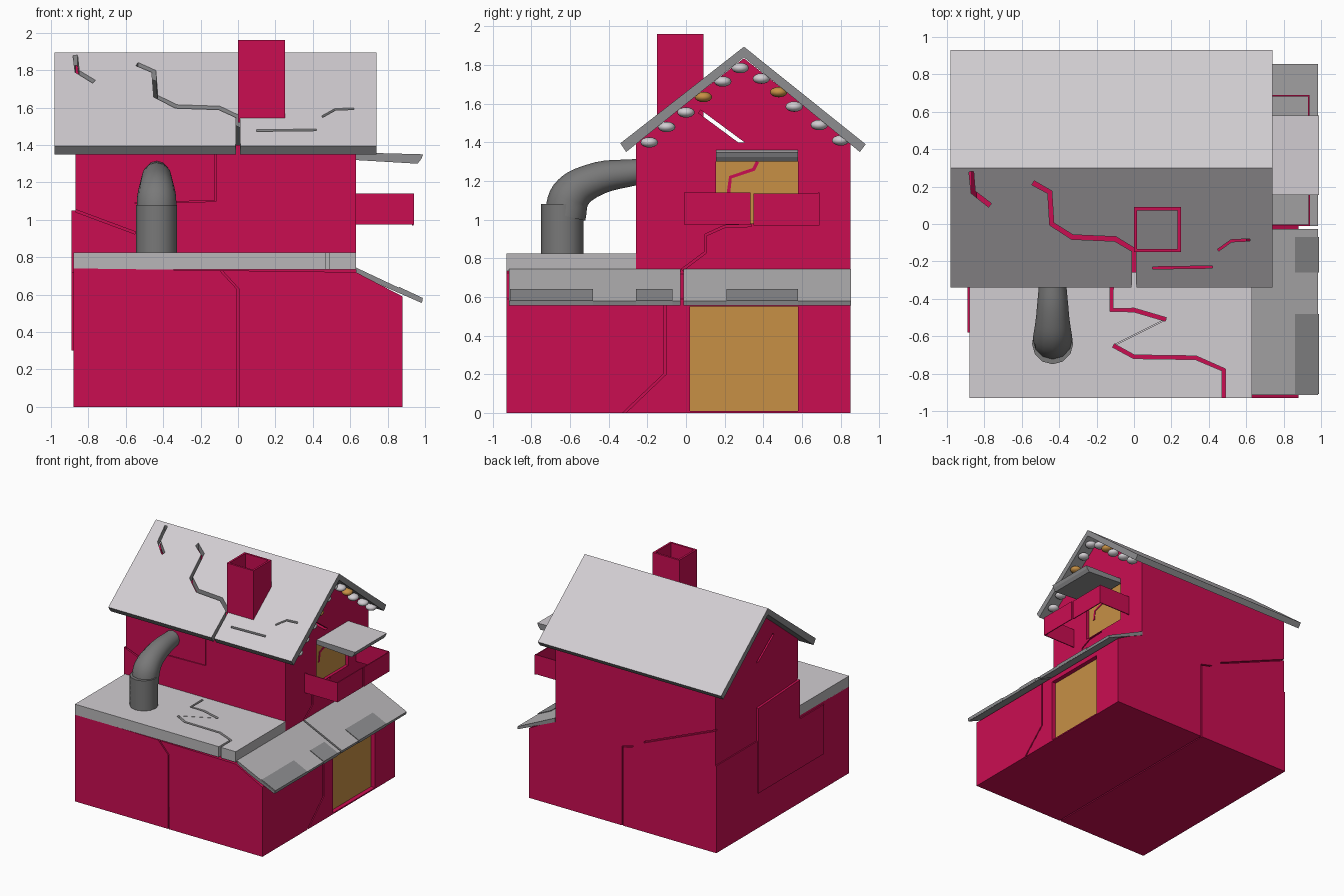
import bpy, bmesh
from mathutils import Vector

if "Cube" in bpy.data.objects:
    bpy.data.objects.remove(bpy.data.objects["Cube"])


def material(name, rgb):
    m = bpy.data.materials.new(name)
    m.use_nodes = True
    m.diffuse_color = (*rgb, 1)
    bsdf = next(n for n in m.node_tree.nodes if n.type == 'BSDF_PRINCIPLED')
    bsdf.inputs["Base Color"].default_value = (*rgb, 1)
    return m


wall = material("crimson wall", (0.59, 0.004, 0.083))
light = material("pale grey", (0.64, 0.61, 0.64))
trim = material("trim grey", (0.48, 0.47, 0.48))
dark = material("dark grey", (0.27, 0.27, 0.28))
metal = material("pipe grey", (0.19, 0.19, 0.19))
amber = material("amber", (0.57, 0.28, 0.06))


def add(name, bm, *mats):
    bmesh.ops.recalc_face_normals(bm, faces=bm.faces)
    me = bpy.data.meshes.new(name)
    bm.to_mesh(me)
    bm.free()
    for m in mats:
        me.materials.append(m)
    ob = bpy.data.objects.new(name, me)
    bpy.context.scene.collection.objects.link(ob)
    return ob


def prism(name, pts, axis, lo, hi, *mats):
    """Extrude a 2D outline along an axis (0=x, 1=y, 2=z)."""
    bm = bmesh.new()
    rings = []
    for a in (lo, hi):
        ring = []
        for p in pts:
            co = list(p)
            co.insert(axis, a)
            ring.append(bm.verts.new(co))
        bm.faces.new(ring)
        rings.append(ring)
    n = len(pts)
    for i in range(n):
        j = (i + 1) % n
        bm.faces.new((rings[0][i], rings[0][j], rings[1][j], rings[1][i]))
    return add(name, bm, *mats)


def rect(a, b, c, d):
    return [(a, c), (b, c), (b, d), (a, d)]


def ribbon(path, width=0.02):
    """Outline of a constant-width strip along a 2D path."""
    pts = [Vector(p) for p in path]
    left, right = [], []
    for i, p in enumerate(pts):
        d = Vector((0, 0))
        if i > 0:
            d += (p - pts[i - 1]).normalized()
        if i < len(pts) - 1:
            d += (pts[i + 1] - p).normalized()
        d.normalize()
        off = Vector((-d.y, d.x)) * width / 2
        left.append(tuple(p + off))
        right.append(tuple(p - off))
    return left + right[::-1]


def carve(ob, cuts):
    """Subtract (outline, axis, lo, hi) prisms and bake the result."""
    cutters = []
    for cut in cuts:
        c = prism("cutter", *cut)
        c.hide_render = True
        mod = ob.modifiers.new("cut", 'BOOLEAN')
        mod.operation, mod.solver, mod.object = 'DIFFERENCE', 'EXACT', c
        cutters.append(c)
    bpy.context.view_layer.update()
    deps = bpy.context.evaluated_depsgraph_get()
    ob_mesh = bpy.data.meshes.new_from_object(ob.evaluated_get(deps))
    ob.modifiers.clear()
    ob.data = ob_mesh
    for c in cutters:
        bpy.data.objects.remove(c)


def paint_top(ob):
    """First colour on upward faces, second on the rest."""
    for f in ob.data.polygons:
        f.material_index = 0 if f.normal.z > 0.3 else 1


# Ground floor with door recess and wall cracks
base = prism("ground_floor", [(-0.88, 0), (0.88, 0), (0.88, 0.59), (0.63, 0.72), (-0.88, 0.74)],
             1, -0.93, 0.85, wall)
carve(base, [
    (rect(0.02, 0.58, 0.01, 0.55), 0, 0.84, 1),
    (ribbon([(-0.12, 0.76), (0, 0.63), (0, -0.02)], 0.01), 1, -1, -0.91),
    (ribbon([(-0.33, -0.01), (-0.11, 0.2), (-0.11, 0.6)], 0.012), 0, 0.86, 1),
    (ribbon([(0, -0.01), (0, 0.67), (-0.08, 0.69), (-0.2, 0.76)], 0.012), 1, 0.83, 1),
    (ribbon([(0, -0.9), (0, 0.82)], 0.01), 2, -0.1, 0.015),
])
prism("door", rect(0.02, 0.58, 0.01, 0.55), 0, 0.835, 0.843, amber)

# Upper floor with window recess and cracks
house = prism("upper_floor", rect(-0.87, 0.63, -0.26, 0.85), 2, 0.7, 1.4, wall)
carve(house, [
    (rect(0.155, 0.58, 0.98, 1.35), 0, 0.6, 1),
    (ribbon([(-0.02, 0.74), (0.1, 0.83), (0.1, 0.92), (0.2, 0.965), (0.34, 0.97)], 0.012), 0, 0.61, 1),
    (ribbon([(-0.9, 1.06), (-0.55, 0.93)], 0.012), 1, -0.4, -0.245),
    (ribbon([(-0.55, 1.09), (-0.12, 1.1), (-0.12, 1.36)], 0.006), 1, -0.4, -0.25),
    (ribbon([(-0.2, 0.76), (-0.9, 1.05)], 0.012), 1, 0.83, 1),
])
prism("window", rect(0.155, 0.58, 0.98, 1.35), 0, 0.597, 0.605, amber)
prism("window_crack", ribbon([(0.22, 1.14), (0.23, 1.22), (0.35, 1.26), (0.37, 1.3)], 0.018),
      0, 0.604, 0.609, wall)
prism("loose_side_wall", [(-0.58, 0.3), (-0.58, 0.72), (-0.26, 0.72), (-0.26, 1.05),
                          (0.3, 1.02), (0.3, 0.3)], 0, -0.89, -0.868, wall)

# Gable ends
for side, x in (("left", 0.6), ("right", -0.87)):
    gable = prism(side + "_gable", [(-0.26, 1.36), (0.85, 1.36), (0.85, 1.4), (0.3, 1.835), (-0.26, 1.4)],
                  0, x, x + 0.03, wall)
    carve(gable, [(ribbon([(0.07, 1.56), (0.3, 1.39)]), 0, -1, 1)])

# Main roof, broken by cracks
roof = prism("main_roof", [(-0.34, 1.395), (0.3, 1.895), (0.93, 1.39), (0.9, 1.35),
                           (0.3, 1.84), (-0.31, 1.35)], 0, -0.98, 0.74, light, dark)
cracks = [
    [(-0.54, 0.22), (-0.45, 0.17), (-0.44, 0), (-0.33, -0.07), (-0.1, -0.08), (0, -0.14), (0, -0.4)],
    [(-0.87, 0.28), (-0.86, 0.17), (-0.77, 0.1)],
    [(0.1, -0.235), (0.42, -0.23)],
    [(0.45, -0.14), (0.52, -0.09), (0.62, -0.085)],
]
carve(roof, [(ribbon(c, w), 2, 1.2, 2) for c, w in zip(cracks, (0.025, 0.025, 0.012, 0.012))])
paint_top(roof)

# Flat roof slab over the front
slab = prism("front_roof_slab", rect(-0.88, 0.63, -0.93, -0.25), 2, 0.735, 0.825, light, trim)
carve(slab, [
    (ribbon([(0.48, -0.95), (0.48, -0.78), (0.33, -0.715), (0, -0.71), (-0.11, -0.65)]), 2, 0.7, 1),
    (ribbon([(0.17, -0.51), (0, -0.46), (-0.12, -0.46), (-0.12, -0.3)]), 2, 0.7, 1),
    (ribbon([(-0.11, -0.65), (0.17, -0.51)], 0.004), 2, 0.81, 1),
])
paint_top(slab)

# Sloping awning in two pieces, with missing-tile patches
awning = [(0.63, 0.745), (0.985, 0.578), (0.98, 0.556), (0.63, 0.71)]
for name, lo, hi in (("front", -0.915, -0.028), ("back", -0.012, 0.855)):
    paint_top(prism(name + "_awning", awning, 1, lo, hi, trim, dark))
patch = [(0.86, 0.642), (0.988, 0.582), (0.984, 0.556), (0.86, 0.63)]
for i, (lo, hi) in enumerate([(-0.91, -0.48), (-0.26, -0.07), (0.21, 0.58)]):
    prism(f"awning_patch_{i + 1}", patch, 1, lo, hi, dark)

# Window canopy
paint_top(prism("window_canopy", [(0.62, 1.36), (0.99, 1.35), (0.98, 1.325), (0.96, 1.3), (0.62, 1.32)],
                1, 0.155, 0.58, light, dark))

# Balcony box of thin boards
prism("balcony_front_left", rect(-0.01, 0.335, 0.975, 1.14), 0, 0.932, 0.94, wall)
prism("balcony_front_right", rect(0.35, 0.69, 0.97, 1.135), 0, 0.93, 0.938, wall)
for name, y in (("near", -0.01), ("far", 0.682)):
    prism("balcony_side_" + name, rect(0.62, 0.935, 0.975, 1.14), 1, y, y + 0.008, wall)

# Open chimney
chimney = prism("chimney", rect(0, 0.25, -0.15, 0.09), 2, 1.52, 1.96, wall)
carve(chimney, [(rect(0.017, 0.233, -0.133, 0.073), 2, 1.4, 2.1)])


# Flue: upright pipe and tapering elbow
def tube(name, path, radius):
    cu = bpy.data.curves.new(name, 'CURVE')
    cu.dimensions = '3D'
    cu.bevel_depth, cu.bevel_resolution, cu.resolution_u = radius, 4, 6
    cu.use_fill_caps = True
    sp = cu.splines.new('BEZIER')
    sp.bezier_points.add(len(path) - 1)
    for bp, (y, z, r) in zip(sp.bezier_points, path):
        bp.co, bp.radius = (-0.435, y, z), r
        bp.handle_left_type = bp.handle_right_type = 'AUTO'
    cu.materials.append(metal)
    bpy.context.scene.collection.objects.link(bpy.data.objects.new(name, cu))


tube("flue_upright", [(-0.64, 0.8, 1), (-0.64, 1.08, 1)], 0.11)
tube("flue_elbow", [(-0.625, 1.02, 0.97), (-0.6, 1.12, 0.95), (-0.49, 1.2, 0.8), (-0.24, 1.25, 0.6)], 0.11)

# String of bulbs along the gable
bulbs = [(-0.19, 1.4), (-0.1, 1.48), (0, 1.555), (0.09, 1.635), (0.19, 1.715), (0.28, 1.785),
         (0.39, 1.73), (0.48, 1.66), (0.56, 1.585), (0.69, 1.49), (0.8, 1.41)]
for i, (y, z) in enumerate(bulbs):
    bm = bmesh.new()
    bmesh.ops.create_uvsphere(bm, u_segments=14, v_segments=8, radius=1)
    bmesh.ops.scale(bm, vec=(0.045, 0.045, 0.027), verts=bm.verts)
    bmesh.ops.translate(bm, vec=(0.69, y, z), verts=bm.verts)
    for f in bm.faces:
        f.smooth = True
    add(f"bulb_{i + 1}", bm, amber if i in (3, 7) else light)
